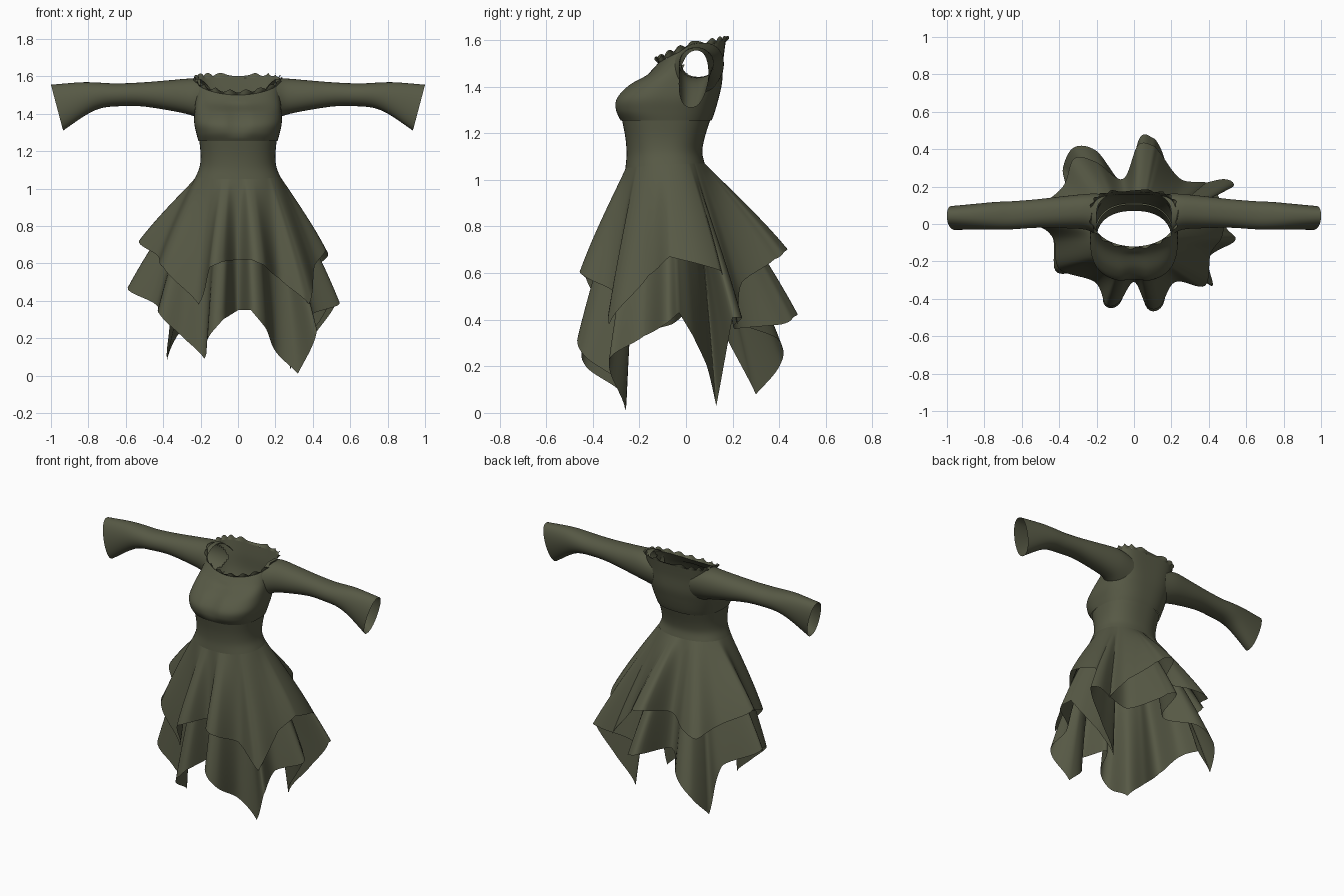
import bpy
import bmesh
from math import sin, cos, pi, atan2
from mathutils import Vector

if "Cube" in bpy.data.objects:
    bpy.data.objects.remove(bpy.data.objects["Cube"], do_unlink=True)

cloth = bpy.data.materials.new("olive cloth")
cloth.use_nodes = True
olive = (0.095, 0.1, 0.06, 1)
cloth.diffuse_color = olive
bsdf = cloth.node_tree.nodes["Principled BSDF"]
bsdf.inputs["Base Color"].default_value = olive
bsdf.inputs["Roughness"].default_value = 0.9

SIDES = 96


def spline(points, steps, closed=False):
    """Catmull-Rom curve through tuples of any length."""
    n = len(points)
    pick = (lambda i: points[i % n]) if closed else (lambda i: points[max(0, min(n - 1, i))])
    out = []
    for i in range(n if closed else n - 1):
        for s in range(steps):
            t = s / steps
            out.append([b + 0.5 * t * (c - a + t * (2 * a - 5 * b + 4 * c - d + t * (3 * (b - c) + d - a)))
                        for a, b, c, d in zip(pick(i - 1), pick(i), pick(i + 1), pick(i + 2))])
    if not closed:
        out.append(list(points[-1]))
    return out


def loft(name, rings, drop=None):
    """Skin closed rings into an open tube, leaving out faces chosen by drop."""
    bm = bmesh.new()
    rows = [[bm.verts.new(p) for p in ring] for ring in rings]
    for low, high in zip(rows, rows[1:]):
        n = len(low)
        for j in range(n):
            k = (j + 1) % n
            bm.faces.new((low[j], low[k], high[k], high[j]))
    if drop:
        gone = [f for f in bm.faces if drop(f.calc_center_median())]
        bmesh.ops.delete(bm, geom=gone, context='FACES')
    mesh = bpy.data.meshes.new(name)
    bm.to_mesh(mesh)
    bm.free()
    mesh.materials.append(cloth)
    mesh.shade_smooth()
    obj = bpy.data.objects.new(name, mesh)
    bpy.context.collection.objects.link(obj)
    return obj


def power(v, e):
    return abs(v) ** e * (1 if v >= 0 else -1)


def body_point(a, z_front, z_back, y_front, y_back, half, square_front, square_back):
    """Point on a rounded-square body section whose front may dip."""
    e = 2 / (square_back if sin(a) > 0 else square_front)
    y = (y_front + y_back) / 2 + (y_back - y_front) / 2 * power(sin(a), e)
    dip = ((1 - sin(a)) / 2) ** 2
    return Vector((half * power(cos(a), e), y, z_back + (z_front - z_back) * dip))


def body_ring(section):
    return [body_point(2 * pi * j / SIDES, *section) for j in range(SIDES)]


# Waistband: front z, back z, front y, back y, half width, squareness front and back
WAIST = (1.05, 1.07, -0.26, 0.08, 0.225, 2.3, 2.3)
band = [WAIST,
        (1.11, 1.12, -0.255, 0.07, 0.205, 2.3, 2.3),
        (1.18, 1.18, -0.26, 0.08, 0.2, 2.4, 2.4),
        (1.26, 1.26, -0.275, 0.105, 0.207, 2.5, 2.5)]
loft("waistband", [body_ring(s) for s in spline(band, 5)])

# Bodice with open armholes
NECK = (1.5, 1.59, -0.12, 0.17, 0.222, 2.0, 3.8)
bodice = [(1.255, 1.255, -0.28, 0.11, 0.212, 2.5, 2.5),
          (1.3, 1.29, -0.305, 0.123, 0.222, 2.6, 2.6),
          (1.35, 1.35, -0.3, 0.14, 0.234, 2.7, 2.7),
          (1.405, 1.42, -0.25, 0.155, 0.232, 2.5, 3.0),
          (1.45, 1.51, -0.17, 0.16, 0.225, 2.2, 3.5),
          NECK]


def in_armhole(c):
    return abs(c.x) > 0.16 and ((c.y - 0.06) / 0.075) ** 2 + ((c.z - 1.49) / 0.08) ** 2 < 1


bodice_rings = [body_ring(s) for s in spline(bodice, 6)]
for ring in bodice_rings:
    for p in ring:                                   # soft dip between the bust halves
        if p.y < -0.15:
            tall = max(0, 1 - ((p.z - 1.37) / 0.1) ** 2)
            p.y += 0.018 * tall * max(0, 1 - (p.x / 0.08) ** 2) ** 2
loft("bodice", bodice_rings, in_armhole)

# Scalloped ruffle around the neckline
ruffle = []
for row in range(4):
    t = row / 3
    ring = []
    for j in range(SIDES * 2):
        a = pi * j / SIDES
        p = body_point(a, *NECK)
        out = Vector((p.x, p.y - 0.03, 0)).normalized()
        flare = 0.01 + 0.007 * sin(a * 18)
        ring.append(p + out * t * flare + Vector((0, 0, t * (0.02 + 0.008 * cos(a * 18)))))
    ruffle.append(ring)
loft("neck_ruffle", ruffle)

# Flared sleeves: top x, bottom x, top z, bottom z, front y, back y, wrap onto the back
sleeve = [(0.2, 0.2, 1.585, 1.37, -0.06, 0.157, 0.07),
          (0.26, 0.26, 1.588, 1.395, -0.03, 0.162, 0.03),
          (0.38, 0.38, 1.578, 1.42, -0.022, 0.148, 0),
          (0.52, 0.52, 1.567, 1.44, -0.02, 0.132, 0),
          (0.65, 0.64, 1.562, 1.44, -0.028, 0.122, 0),
          (0.74, 0.73, 1.566, 1.43, -0.03, 0.118, 0),
          (0.84, 0.81, 1.568, 1.395, -0.03, 0.11, 0),
          (1.0, 0.935, 1.555, 1.31, -0.03, 0.095, 0)]
sleeve_rings = []
for xt, xb, zt, zb, y0, y1, wrap in spline(sleeve, 5):
    ring = []
    for j in range(40):
        a = 2 * pi * j / 40
        u = (1 + sin(a)) / 2
        width = (y1 - y0) / 2 * power(cos(a), 0.85)
        lean = (zt - zb - 0.13) * (0.5 - u) * 0.2
        x = xb + (xt - xb) * u - wrap * max(0, cos(a)) ** 2
        ring.append((x, (y0 + y1) / 2 + width - lean, zb + (zt - zb) * u))
    sleeve_rings.append(ring)
sleeves = loft("sleeves", sleeve_rings)
sleeves.modifiers.new("both sides", 'MIRROR').use_mirror_merge = False


def skirt_layer(name, hem, inset):
    """Drape cloth from the waist down to a folded, pointed hem."""
    steps, rows = 8, 14
    curve = spline(hem, steps, closed=True)
    n = len(hem)
    columns = []
    for i, (x, y, z) in enumerate(curve):
        k, t = divmod(i, steps)
        t /= steps
        z = hem[k][2] * (1 - t) + hem[(k + 1) % n][2] * t   # straight edges, sharp tips
        a = atan2((y + 0.09) / 0.17, x / 0.22)
        top = body_point(a, *WAIST)
        top = Vector((top.x * inset, (top.y + 0.09) * inset - 0.09, top.z))
        columns.append((Vector((x, y, z)), top))
    rings = []
    for r in range(rows + 1):
        t = r / rows
        ring = []
        for low, top in columns:
            p = low.lerp(top, t)
            bulge = 1 + 0.1 * t * (1 - t)
            ring.append((p.x * bulge, (p.y + 0.09) * bulge - 0.09, p.z))
        rings.append(ring)
    loft(name, rings)


# Upper skirt: hem points counter-clockwise from the +x side
skirt_layer("upper_skirt", [
    (0.48, 0.05, 0.64), (0.45, 0.15, 0.61), (0.39, 0.22, 0.38), (0.25, 0.24, 0.56),
    (0.14, 0.38, 0.66), (0.1, 0.42, 0.69), (0.02, 0.42, 0.71), (-0.06, 0.24, 0.65), (-0.2, 0.33, 0.61),
    (-0.32, 0.35, 0.58), (-0.38, 0.2, 0.63), (-0.53, 0.05, 0.72), (-0.43, -0.08, 0.64),
    (-0.4, -0.24, 0.58), (-0.21, -0.31, 0.38), (-0.15, -0.43, 0.58), (-0.08, -0.42, 0.61),
    (0.0, -0.31, 0.62), (0.07, -0.44, 0.62), (0.14, -0.44, 0.59), (0.22, -0.31, 0.52),
    (0.38, -0.33, 0.38), (0.41, -0.16, 0.59), (0.47, -0.07, 0.67)], 1.0)

# Lower skirt with the long handkerchief tips
skirt_layer("lower_skirt", [
    (0.5, -0.03, 0.43), (0.46, 0.03, 0.33), (0.37, 0.09, 0.2), (0.28, 0.13, 0.03),
    (0.41, 0.165, 0.22), (0.53, 0.2, 0.41), (0.48, 0.24, 0.41), (0.24, 0.21, 0.36),
    (0.14, 0.41, 0.38), (0.1, 0.46, 0.41), (0.03, 0.46, 0.43), (-0.05, 0.22, 0.4), (-0.2, 0.39, 0.32),
    (-0.32, 0.41, 0.22), (-0.38, 0.3, 0.08), (-0.38, 0.16, 0.35), (-0.59, 0.04, 0.47),
    (-0.44, -0.06, 0.38), (-0.42, -0.25, 0.33), (-0.3, -0.26, 0.21), (-0.18, -0.28, 0.09),
    (-0.16, -0.43, 0.2), (-0.08, -0.43, 0.3), (0.0, -0.27, 0.35), (0.07, -0.45, 0.35),
    (0.15, -0.44, 0.25), (0.2, -0.28, 0.13), (0.32, -0.26, 0.01), (0.42, -0.33, 0.23),
    (0.4, -0.18, 0.33), (0.54, -0.09, 0.38)], 0.97)
